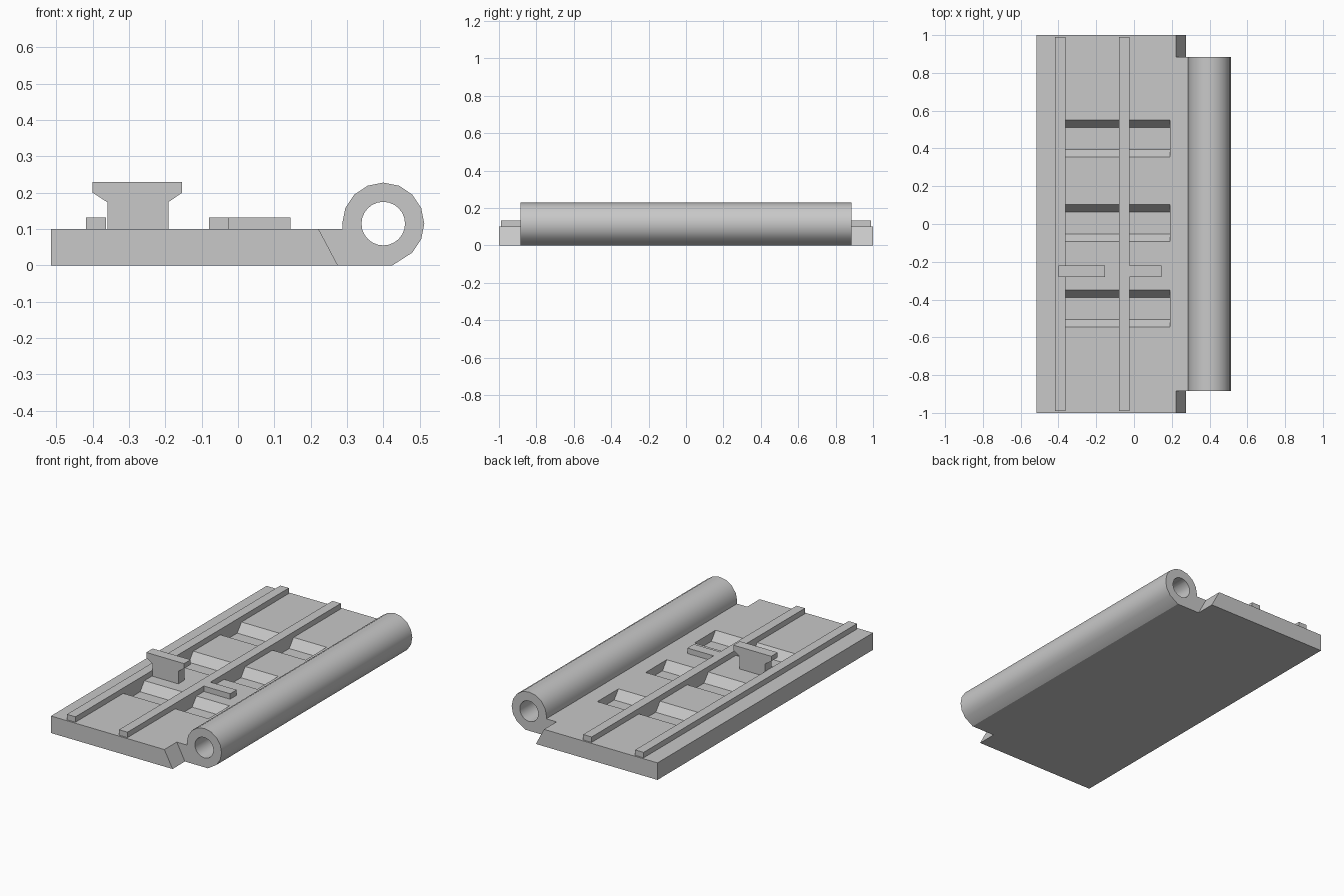
import bpy, bmesh, math

if "Cube" in bpy.data.objects:
    bpy.data.objects.remove(bpy.data.objects["Cube"])

grey = bpy.data.materials.new("plain_grey")
grey.use_nodes = True
grey.diffuse_color = (0.58, 0.58, 0.58, 1)
grey.node_tree.nodes["Principled BSDF"].inputs["Base Color"].default_value = (0.58, 0.58, 0.58, 1)


def prism(name, profile, start, end, axis="Y"):
    """Extrude a closed profile: (x, z) along Y, or (y, z) along X."""
    bm = bmesh.new()
    place = (lambda p, d: (p[0], d, p[1])) if axis == "Y" else (lambda p, d: (d, p[0], p[1]))
    a = [bm.verts.new(place(p, start)) for p in profile]
    b = [bm.verts.new(place(p, end)) for p in profile]
    bm.faces.new(a)
    bm.faces.new(b)
    for i in range(len(a)):
        j = (i + 1) % len(a)
        bm.faces.new((a[i], a[j], b[j], b[i]))
    bmesh.ops.recalc_face_normals(bm, faces=bm.faces)
    mesh = bpy.data.meshes.new(name)
    bm.to_mesh(mesh)
    bm.free()
    mesh.materials.append(grey)
    obj = bpy.data.objects.new(name, mesh)
    bpy.context.collection.objects.link(obj)
    return obj


def box(name, x0, x1, y0, y1, z0, z1):
    return prism(name, [(x0, z0), (x1, z0), (x1, z1), (x0, z1)], y0, y1)


def combine(target, other, operation):
    """Apply a boolean and remove the helper."""
    mod = target.modifiers.new("join", "BOOLEAN")
    mod.operation = operation
    mod.solver = "EXACT"
    mod.object = other
    bpy.context.view_layer.objects.active = target
    bpy.ops.object.modifier_apply(modifier=mod.name)
    bpy.data.objects.remove(other)


def arc(radius, degrees):
    return [(0.4 + radius * math.cos(math.radians(d)), 0.115 + radius * math.sin(math.radians(d)))
            for d in degrees]


# Plate with bevelled hinge edge
T = 0.1
plate = prism("hinge_plate", [(-0.515, 0), (0.275, 0), (0.222, T), (-0.515, T)], -1, 1)

# Hinge barrel and the web joining it to the plate
barrel = prism("barrel", [(0.2, 0), (0.425, 0)] + arc(0.113, [-45 + 22.5 * i for i in range(11)])
               + [(0.288, T), (0.2, T)], -0.885, 0.885)
combine(plate, barrel, "UNION")
combine(plate, prism("pin_hole", arc(0.06, range(0, 360, 15)), -1.2, 1.2), "DIFFERENCE")

# Recesses with sloping ends
D = 0.05
for yc in (0.453, 0.005, -0.448):
    for x0, x1 in ((-0.363, -0.08), (-0.025, 0.19)):
        section = [(yc - 0.058, T - D), (yc + 0.058, T - D), (yc + 0.098, T),
                   (yc + 0.098, T + D), (yc - 0.098, T + D), (yc - 0.098, T)]
        combine(plate, prism("recess", section, x0, x1, "X"), "DIFFERENCE")

# Smooth barrel, crisp edges
plate.select_set(True)
bpy.context.view_layer.objects.active = plate
bpy.ops.object.shade_smooth_by_angle(angle=math.radians(28))

# Long rails
for name, x0 in (("outer_rail", -0.418), ("inner_rail", -0.08)):
    box(name, x0, x0 + 0.055, -0.99, 0.99, T, 0.132)

# Flared handle and low stop tab
handle = [(-0.36, T), (-0.192, T), (-0.192, 0.174), (-0.154, 0.2), (-0.154, 0.229),
          (-0.4, 0.229), (-0.4, 0.2), (-0.36, 0.174)]
prism("handle", handle, -0.28, -0.22)
box("stop_tab", -0.025, 0.145, -0.28, -0.22, T, 0.132)
